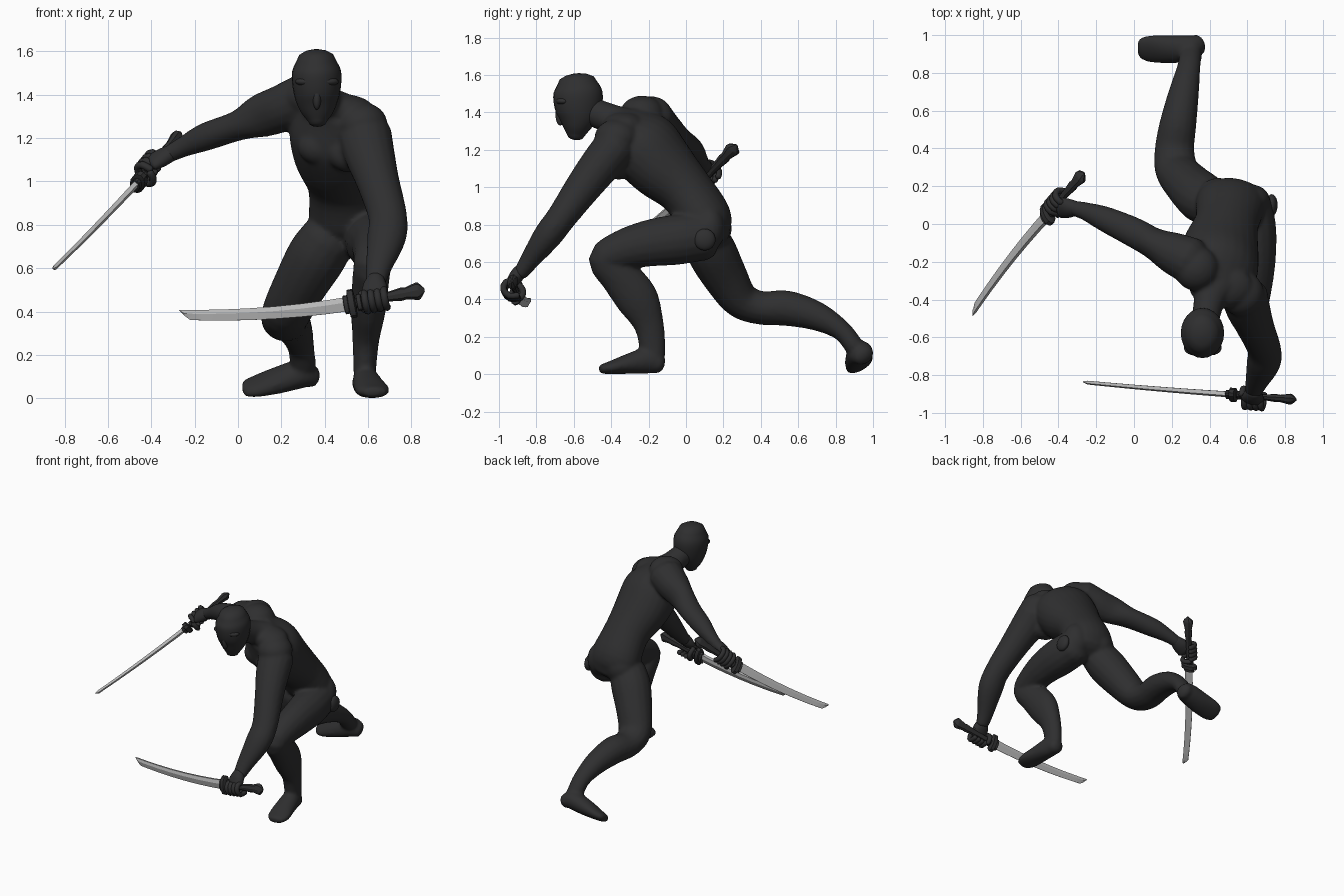
import bpy, bmesh, math
from mathutils import Vector, Matrix

if "Cube" in bpy.data.objects:
    bpy.data.objects.remove(bpy.data.objects["Cube"])

def material(name, c):
    m = bpy.data.materials.new(name)
    m.diffuse_color = (*c, 1)
    m.use_nodes = True
    m.node_tree.nodes["Principled BSDF"].inputs["Base Color"].default_value = m.diffuse_color
    return m

BLACK = material("suit black", (0.028, 0.028, 0.029))
STEEL = material("blade steel", (0.48, 0.48, 0.48))

def finish(bm, name, mat, angle=60, remesh=None):
    bmesh.ops.recalc_face_normals(bm, faces=bm.faces)
    me = bpy.data.meshes.new(name)
    bm.to_mesh(me)
    bm.free()
    ob = bpy.data.objects.new(name, me)
    bpy.context.collection.objects.link(ob)
    me.materials.append(mat)
    if remesh:
        r = ob.modifiers.new("fuse", 'REMESH')
        r.mode, r.voxel_size, r.use_smooth_shade = 'VOXEL', remesh, True
        s = ob.modifiers.new("soften", 'SMOOTH')
        s.factor, s.iterations = 0.5, 6
    bpy.ops.object.select_all(action='DESELECT')
    ob.select_set(True)
    bpy.context.view_layer.objects.active = ob
    bpy.ops.object.shade_smooth_by_angle(angle=math.radians(angle))
    return ob

def bridge(bm, rings):
    rings = [[bm.verts.new(p) for p in r] for r in rings]
    n = len(rings[0])
    for a, b in zip(rings, rings[1:]):
        for i in range(n):
            bm.faces.new((a[i], a[(i + 1) % n], b[(i + 1) % n], b[i]))
    bm.faces.new(rings[0][::-1])
    bm.faces.new(rings[-1])

def loft(bm, st, lat=(1, 0, 0), lat2=None, n=16, steps=4, cap=0.6):
    """Smooth elliptical tube; each station is x, y, z, lateral radius, depth radius."""
    st = [Vector(s) for s in st]
    ext = [2 * st[0] - st[1]] + st + [2 * st[-1] - st[-2]]
    dense = []
    for i in range(len(st) - 1):
        p0, p1, p2, p3 = ext[i:i + 4]
        for k in range(steps):
            t = k / steps
            dense.append(0.5 * (2 * p1 + (p2 - p0) * t + (2 * p0 - 5 * p1 + 4 * p2 - p3) * t * t
                                + (3 * p1 - p0 - 3 * p2 + p3) * t ** 3))
    dense.append(st[-1])
    l1, l2 = Vector(lat), Vector(lat2 or lat)
    m, rings = len(dense) - 1, []

    def ring(i, off=0.0, scale=1.0):
        c = dense[i]
        t = (dense[min(i + 1, m)] - dense[max(i - 1, 0)])
        t = Vector(t[:3]).normalized()
        a = l1.lerp(l2, i / m)
        a = (a - t * a.dot(t)).normalized()
        b = t.cross(a)
        o = Vector(c[:3]) + t * off * min(c[3], c[4])
        return [o + a * math.cos(q) * c[3] * scale + b * math.sin(q) * c[4] * scale
                for q in (2 * math.pi * j / n for j in range(n))]
    arcs = [math.radians(x) for x in (30, 58, 82)] if cap else []
    for q in reversed(arcs):
        rings.append(ring(0, -cap * math.sin(q), math.cos(q)))
    rings += [ring(i) for i in range(m + 1)]
    for q in arcs:
        rings.append(ring(m, cap * math.sin(q), math.cos(q)))
    bridge(bm, rings)

def ball(bm, c, r):
    bmesh.ops.create_uvsphere(bm, u_segments=20, v_segments=12, radius=1,
                              matrix=Matrix.Translation(c) @ Matrix.Diagonal((*r, 1)))

# Body: torso, limbs and feet fused into one skin
bm = bmesh.new()
loft(bm, [(.52, .13, .74, .18, .11), (.51, .10, .83, .185, .145), (.49, .0, .98, .17, .145),
          (.46, -.13, 1.11, .205, .178), (.445, -.235, 1.23, .215, .185), (.435, -.325, 1.325, .19, .115)],
     (1, 0, 0), (.8, -.42, -.36), n=24)
loft(bm, [(.43, -.30, 1.34, .13, .08), (.40, -.40, 1.365, .085, .08), (.37, -.54, 1.42, .072, .075)])
for c, r in (((.62, .125, .78), (.1, .085, .12)), ((.45, .14, .78), (.12, .105, .12)),    # seat
             ((.52, -.36, 1.125), (.105, .075, .085)), ((.375, -.30, 1.16), (.1, .075, .085)),  # chest
             ((.33, -.235, 1.39), (.12, .12, .10)), ((.57, -.37, 1.265), (.12, .12, .1)),  # shoulders
             ((.46, -.33, 1.33), (.17, .12, .075))):                                       # upper back
    ball(bm, c, r)
# reaching right arm
loft(bm, [(.30, -.195, 1.375, .125, .12), (.20, -.15, 1.335, .11, .11), (.10, -.10, 1.30, .083, .1),
          (0, -.045, 1.257, .08, .07), (-.15, .025, 1.205, .068, .065), (-.25, .065, 1.16, .05, .048),
          (-.32, .085, 1.125, .04, .04)], (0.4, 1, 0))
# lowered left arm
loft(bm, [(.585, -.38, 1.215, .125, .115), (.605, -.45, 1.13, .118, .11), (.645, -.55, 1.0, .1, .097),
          (.69, -.665, .84, .09, .08), (.685, -.74, .74, .09, .077), (.65, -.835, .61, .062, .053),
          (.635, -.885, .54, .048, .04)])
# front leg
loft(bm, [(.61, .10, .74, .125, .13), (.625, -.05, .72, .13, .135), (.635, -.2, .70, .115, .125),
          (.63, -.34, .665, .1, .107), (.62, -.43, .612, .088, .092), (.61, -.35, .52, .085, .107),
          (.60, -.26, .40, .08, .114), (.59, -.20, .27, .062, .082), (.585, -.18, .15, .054, .07),
          (.585, -.175, .07, .05, .062)])
loft(bm, [(.583, -.145, .055, .053, .053), (.59, -.21, .072, .064, .07), (.605, -.31, .055, .074, .054),
          (.622, -.40, .036, .08, .036), (.63, -.45, .028, .058, .026)])
# trailing leg
loft(bm, [(.42, .10, .74, .13, .12), (.36, .14, .65, .138, .133), (.285, .21, .52, .125, .12),
          (.225, .29, .40, .115, .1), (.215, .40, .355, .105, .09), (.235, .54, .353, .097, .095),
          (.265, .70, .31, .08, .078), (.29, .83, .235, .062, .055), (.30, .90, .15, .06, .052)])
loft(bm, [(.345, .95, .10, .058, .048), (.29, .93, .112, .073, .065), (.18, .925, .082, .08, .056),
          (.085, .927, .056, .08, .038), (.035, .93, .047, .064, .028)], (0, .87, .5))
finish(bm, "body", BLACK, 180, remesh=0.0115)

# Hooded head with a soft brow and nose ridge
bm = bmesh.new()
loft(bm, [(.367, -.59, 1.275, .042, .045), (.366, -.585, 1.32, .075, .075), (.364, -.578, 1.38, .1, .112),
          (.363, -.577, 1.45, .113, .13), (.362, -.578, 1.51, .112, .13), (.361, -.582, 1.56, .09, .105)],
     n=24, cap=0.55)
ball(bm, (.364, -.672, 1.39), (.02, .026, .06))
for s in (-1, 1):
    ball(bm, (.364 + s * .045, -.655, 1.46), (.055, .04, .022))
finish(bm, "head", BLACK)

# Round joints on the hips
bm = bmesh.new()
for c in ((.73, .10, .72), (.325, .13, .72)):
    ball(bm, c, (.03, .058, .058))
finish(bm, "hip_joints", BLACK)

def hand(name, grip, axis, wrist, side):
    """Palm from wrist to handle, four curled fingers and a thumb."""
    g, u, w = Vector(grip), Vector(axis).normalized(), Vector(wrist)
    p = w - g
    p = (p - u * p.dot(u)).normalized()
    v = u.cross(p) * side
    bm = bmesh.new()
    mid = g + p * .035 + v * .02
    loft(bm, [(*w, .042, .038), (*(w.lerp(mid, .5)), .055, .038), (*mid, .06, .03)], u)

    def curl(s, a0, a1, r, sgn=1):
        pts = []
        for k in range(5):
            q = math.radians(a0 + (a1 - a0) * k / 4)
            c = g + u * s + p * math.cos(q) * .044 + v * sgn * math.sin(q) * .05
            pts.append((*c, r, r))
        loft(bm, pts, u, n=8, steps=2)
    for k in range(4):
        curl(-.045 + .03 * k, 10, 235, .017)
    curl(-.06, 0, 120, .017, -1)
    finish(bm, name, BLACK)

def sword(name, guard, tip, pommel, bulge):
    """Curved single-edged blade, round guard and flared grip."""
    G, T, P = Vector(guard), Vector(tip), Vector(pommel)
    d = (T - G).normalized()
    b = Vector(bulge)
    b = (b - d * b.dot(d)).normalized()
    n = d.cross(b)
    bm = bmesh.new()
    rings = []
    for t in (0, .15, .3, .45, .6, .75, .87, .94, .97, 1):
        w = .066 - .021 * t
        e = w / 2 if t < .95 else (w * .1 if t < 1 else -w * .42)
        th = .016 - .006 * t if t < 1 else .002
        c = G.lerp(T, t) + b * (.08 * t * (1 - t))
        rings.append([c + b * x + n * y for x, y in
                      ((-w / 2, -th * .7), (-w * .1 if t < 1 else -w * .45, -th), (e, -.001), (e, .001),
                       (-w * .1 if t < 1 else -w * .45, th), (-w / 2, th * .7))])
    bridge(bm, rings)
    finish(bm, name + "_blade", STEEL, 25)
    bm = bmesh.new()
    h = P - G
    at = lambda s: tuple(G + h * s)
    loft(bm, [(*at(s), r, r * .7) for s, r in ((0, .022), (.4, .021), (.55, .025), (.68, .031),
                                               (.74, .028), (.9, .042), (.93, .038), (1, .008))],
         b, n=8, steps=1, cap=0)
    finish(bm, name + "_grip", BLACK, 30)
    bm = bmesh.new()
    u = h.normalized()
    for off, r, t in ((-.03, .044, .02), (-.005, .068, .026), (.03, .04, .018)):
        c = G + u * off
        loft(bm, [(*(c - u * t / 2), r, r * .55), (*(c + u * t / 2), r, r * .55)], b, n=12, steps=1, cap=.15)
    finish(bm, name + "_guard", BLACK, 35)

sword("left_sword", (.53, -.905, .437), (-.27, -.838, .385), (.86, -.93, .5), (0, -.15, -1))
sword("right_sword", (-.455, .055, 1.0), (-.86, -.47, .585), (-.265, .27, 1.225), (-.4, .7, -.75))
hand("left_hand", (.635, -.925, .452), (.33, -.025, .06), (.635, -.888, .55), 1)
hand("right_hand", (-.40, .117, 1.066), (.19, .215, .225), (-.31, .083, 1.13), -1)
